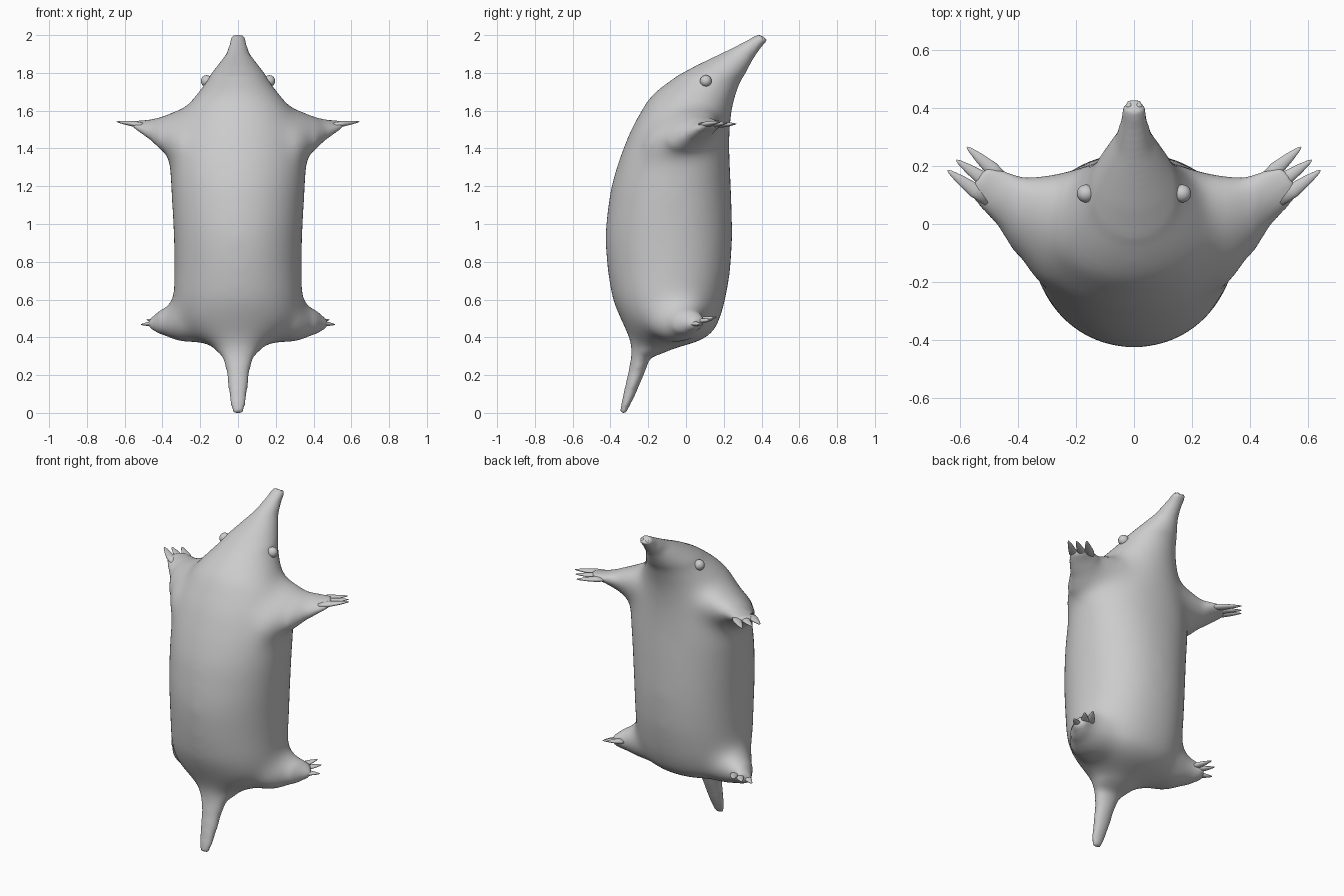
import bpy, bmesh, math
from mathutils import Vector

if "Cube" in bpy.data.objects:
    bpy.data.objects.remove(bpy.data.objects["Cube"])

N = 32


def ring(bm, a, b, h, flat=2.0):
    """Oval ring through points a and b, half-extent h sideways; the b side may be squarer."""
    a, b, h = Vector(a), Vector(b), Vector(h)
    mid, half = (a + b) / 2, (a - b) / 2
    out = []
    for i in range(N):
        t = 2 * math.pi * i / N
        c, s = math.cos(t), math.sin(t)
        e = 2 / flat if c < 0 else 1.0
        c = math.copysign(abs(c) ** e, c)
        s = math.copysign(abs(s) ** e, s)
        out.append(bm.verts.new(mid + half * c + h * s))
    return out


def skin(bm, rings):
    for r, q in zip(rings, rings[1:]):
        for i in range(N):
            j = (i + 1) % N
            bm.faces.new((r[i], r[j], q[j], q[i]))
    bm.faces.new(rings[0])
    bm.faces.new(rings[-1])


def add_object(name, bm):
    bmesh.ops.recalc_face_normals(bm, faces=bm.faces)
    for f in bm.faces:
        f.smooth = True
    m = bpy.data.meshes.new(name)
    bm.to_mesh(m)
    bm.free()
    ob = bpy.data.objects.new(name, m)
    bpy.context.collection.objects.link(ob)
    return ob


def limb(bm, side, rows):
    # each row: front edge x, y, back edge x, y, front z, back z, half height
    skin(bm, [ring(bm, (side * bx, by, zb), (side * fx, fy, zf), (0, 0, hh))
              for fx, fy, bx, by, zf, zb, hh in rows])


# torso, snout and tail: back y, z, belly y, z, half width, belly squareness
spine = [
    (.385, 2.008, .436, 1.972, .041, 2), (.32, 1.972, .40, 1.935, .046, 2),
    (.22, 1.92, .355, 1.87, .064, 2), (.05, 1.838, .29, 1.75, .14, 2),
    (-.10, 1.755, .247, 1.62, .218, 2), (-.20, 1.67, .232, 1.50, .295, 2.1),
    (-.295, 1.50, .231, 1.38, .35, 2.2), (-.354, 1.35, .235, 1.28, .365, 2.2),
    (-.40, 1.2, .241, 1.18, .357, 2.2), (-.428, 1.0, .247, 1.0, .346, 2.2),
    (-.431, .9, .247, .9, .341, 2.2), (-.418, .75, .235, .73, .339, 2.2),
    (-.393, .6, .20, .55, .343, 2.2), (-.350, .5, .155, .43, .328, 2.2),
    (-.312, .42, .08, .38, .25, 2.2), (-.29, .355, -.06, .34, .135, 2),
    (-.29, .30, -.19, .29, .083, 2), (-.305, .22, -.215, .22, .062, 2),
    (-.333, .10, -.265, .10, .05, 2), (-.352, .01, -.30, .03, .038, 2),
    (-.345, -.012, -.315, -.003, .026, 2)]
arm = [(.10, .15, .18, -.18, 1.50, 1.40, .10), (.20, .19, .318, -.235, 1.53, 1.39, .145),
       (.29, .178, .392, -.13, 1.53, 1.43, .12), (.38, .168, .472, -.005, 1.525, 1.475, .06),
       (.44, .185, .54, .06, 1.53, 1.505, .031), (.505, .207, .577, .112, 1.535, 1.53, .017)]
leg = [(.12, .10, .18, -.20, .50, .48, .11), (.27, .112, .328, -.20, .50, .48, .125),
       (.35, .097, .40, -.10, .495, .475, .09), (.405, .095, .45, -.015, .49, .47, .052),
       (.435, .105, .485, .035, .487, .467, .026)]

bm = bmesh.new()
skin(bm, [ring(bm, (0, dy, dz), (0, vy, vz), (w, 0, 0), f)
          for dy, dz, vy, vz, w, f in spine])
for side in (-1, 1):
    limb(bm, side, arm)
    limb(bm, side, leg)
blank = add_object("body_blank", bm)

# fuse the limbs into the torso, then relax: strongly on the trunk, lightly at thin ends
rem = blank.modifiers.new("blend", 'REMESH')
rem.mode = 'VOXEL'
rem.voxel_size = .013
bm = bmesh.new()
bm.from_object(blank, bpy.context.evaluated_depsgraph_get())
trunk = [v for v in bm.verts if .33 < v.co.z < 1.78 and abs(v.co.x) < .41]
for i in range(70):
    bmesh.ops.smooth_vert(bm, verts=trunk, factor=.5,
                          use_axis_x=True, use_axis_y=True, use_axis_z=True)
for i in range(8):
    bmesh.ops.smooth_vert(bm, verts=bm.verts, factor=.5,
                          use_axis_x=True, use_axis_y=True, use_axis_z=True)
add_object("body", bm)
bpy.data.objects.remove(blank)


def claw(name, base, tip, radius):
    base, tip = Vector(base), Vector(tip)
    d = tip - base
    u = d.cross(Vector((0, 0, 1))).normalized()
    v = u.cross(d).normalized()
    bm = bmesh.new()
    rings = []
    for t, k in [(0, .8), (.35, 1), (.7, .65), (.93, .3), (1, .1)]:
        p = base + d * t
        rings.append(ring(bm, p + u * radius * k, p - u * radius * k, v * radius * k * .6))
    skin(bm, rings)
    add_object(name, bm)


def ball(name, loc, r):
    bpy.ops.mesh.primitive_uv_sphere_add(segments=20, ring_count=12, radius=r, location=loc)
    bpy.context.object.name = name
    bpy.ops.object.shade_smooth()


front_claws = [((.445, .15, 1.523), (.575, .265, 1.53)), ((.47, .12, 1.523), (.612, .22, 1.535)),
               ((.50, .08, 1.523), (.642, .185, 1.542))]
hind_claws = [((.38, .06, .488), (.44, .16, .508)), ((.40, .045, .483), (.482, .138, .493)),
              ((.42, .02, .475), (.512, .08, .468))]
for side in (-1, 1):
    for kind, claws, r in (("front_claw", front_claws, .025), ("hind_claw", hind_claws, .024)):
        for a, b in claws:
            claw(kind, (side * a[0], a[1], a[2]), (side * b[0], b[1], b[2]), r)
    # eyes and nostrils
    ball("eye", (side * .166, .105, 1.757), .031)
    ball("nostril", (side * .017, .406, 1.98), .012)
